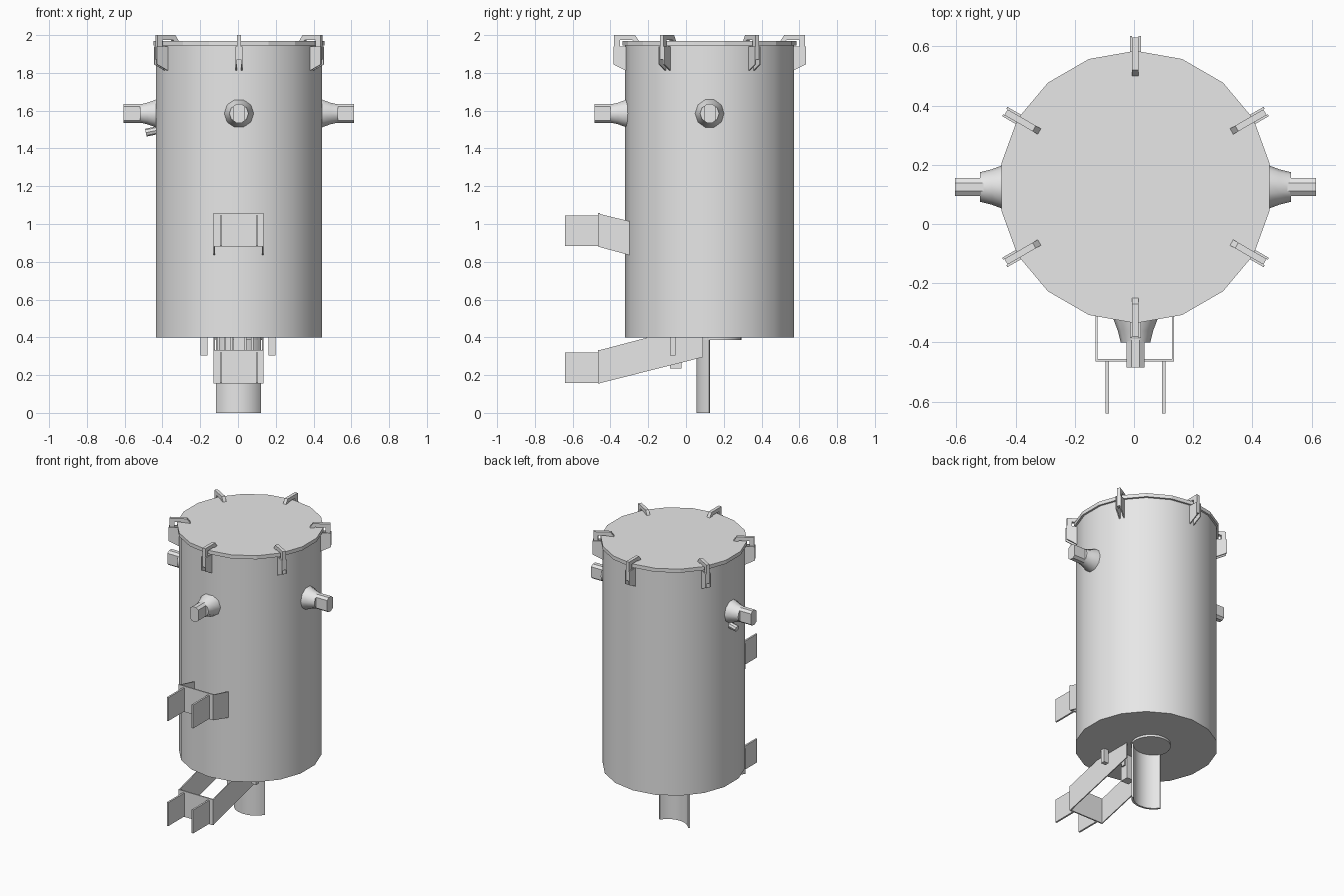
import bpy, bmesh, math
from mathutils import Matrix

cube = bpy.data.objects.get("Cube")
if cube:
    bpy.data.objects.remove(cube, do_unlink=True)

GREY = 0.8
mat = bpy.data.materials.new("steel grey")
mat.use_nodes = True
mat.diffuse_color = (GREY, GREY, GREY, 1)
mat.node_tree.nodes["Principled BSDF"].inputs["Base Color"].default_value = (GREY, GREY, GREY, 1)

CX, CY = 0.005, 0.125
AXIS = Matrix.Translation((CX, CY, 0))
# local x, y, z -> world y, z, x
SIDE = Matrix(((0, 0, 1, 0), (1, 0, 0, 0), (0, 1, 0, 0), (0, 0, 0, 1)))


def finish(name, bm, matrix, smooth=False):
    bm.transform(matrix)
    bmesh.ops.recalc_face_normals(bm, faces=bm.faces[:])
    mesh = bpy.data.meshes.new(name)
    bm.to_mesh(mesh)
    bm.free()
    mesh.materials.append(mat)
    ob = bpy.data.objects.new(name, mesh)
    bpy.context.collection.objects.link(ob)
    if smooth:
        bpy.ops.object.select_all(action='DESELECT')
        ob.select_set(True)
        bpy.context.view_layer.objects.active = ob
        bpy.ops.object.shade_smooth_by_angle(angle=math.radians(35))
    return ob


def prism(name, pts, start, end, matrix=Matrix(), smooth=False):
    """Extrude a 2D outline along local z."""
    bm = bmesh.new()
    lo = [bm.verts.new((u, v, start)) for u, v in pts]
    hi = [bm.verts.new((u, v, end)) for u, v in pts]
    bm.faces.new(lo)
    bm.faces.new(hi)
    for i in range(len(pts)):
        j = (i + 1) % len(pts)
        bm.faces.new((lo[i], lo[j], hi[j], hi[i]))
    return finish(name, bm, matrix, smooth)


def lathe(name, profile, sides, matrix, smooth=True):
    """Revolve (radius, height) points about local z and cap the ends."""
    bm = bmesh.new()
    rings = []
    for r, z in profile:
        angles = [math.tau * i / sides for i in range(sides)]
        rings.append([bm.verts.new((-r * math.sin(a), r * math.cos(a), z)) for a in angles])
    for a, b in zip(rings, rings[1:]):
        for i in range(sides):
            j = (i + 1) % sides
            bm.faces.new((a[i], a[j], b[j], b[i]))
    bm.faces.new(rings[0])
    bm.faces.new(rings[-1])
    return finish(name, bm, matrix, smooth)


def box(name, x0, x1, y0, y1, z0, z1):
    return prism(name, [(x0, y0), (x1, y0), (x1, y1), (x0, y1)], z0, z1)


# Drum and lid
lathe("drum_body", [(0.447, 0.4), (0.447, 1.95)], 18, AXIS)
lathe("drum_lid", [(0.46, 1.945), (0.46, 1.97)], 18, AXIS, smooth=False)

# Six lid clamps: a hooked arm between two ears
hook = [(0.375, 1.97), (0.395, 2.0), (0.505, 2.0), (0.505, 1.87),
        (0.475, 1.87), (0.475, 1.975), (0.41, 1.975), (0.405, 1.97)]
ear = [(0.43, 1.94), (0.51, 1.94), (0.51, 1.845), (0.44, 1.81), (0.43, 1.81)]
for k in range(6):
    place = AXIS @ Matrix.Rotation(math.tau * k / 6, 4, 'Z') @ SIDE
    prism(f"clamp_arm_{k + 1}", hook, -0.011, 0.011, place)
    for s, label in ((1, "a"), (-1, "b")):
        prism(f"clamp_ear_{k + 1}{label}", ear, s * 0.011, s * 0.018, place)

# Three trunnions: flared neck and flat-sided stub
stub = []
for i in range(12):
    a = math.tau * (i + 0.5) / 12
    stub.append((0.052 * math.cos(a), max(-0.031, min(0.031, 0.052 * math.sin(a)))))
for label, deg in (("front", -90), ("left", 0), ("right", 180)):
    place = (Matrix.Translation((CX, CY, 1.585)) @ Matrix.Rotation(math.radians(deg), 4, 'Z')
             @ Matrix.Rotation(math.pi / 2, 4, 'Y'))
    lathe(f"{label}_trunnion_neck", [(0.08, 0.42), (0.077, 0.44), (0.06, 0.485), (0.05, 0.525)], 10, place)
    prism(f"{label}_trunnion_stub", stub, 0.5, 0.61, place)

# Small drain spout beneath the right trunnion
lathe("drain_spout", [(0.021, 0), (0.021, 0.08)], 8,
      Matrix.Translation((-0.41, 0.14, 1.50)) @ Matrix.Rotation(math.radians(-102), 4, 'Y'))


# Mounting brackets: two arms, a cross plate and two prongs
def bracket(label, arm, z0, z1):
    prism(f"{label}_bracket_left_arm", arm, 0.128, 0.135, SIDE)
    prism(f"{label}_bracket_right_arm", arm, -0.13, -0.123, SIDE)
    box(f"{label}_bracket_plate", -0.13, 0.135, -0.465, -0.456, z0, z1)
    for side, x in (("left", 0.1), ("right", -0.09)):
        box(f"{label}_bracket_{side}_prong", x - 0.006, x + 0.006, -0.64, -0.46, z0 + 0.003, z1 - 0.012)


bracket("upper", [(-0.465, 0.88), (-0.28, 0.83), (-0.28, 1.01), (-0.465, 1.055)], 0.88, 1.057)
bracket("lower", [(-0.465, 0.155), (0.09, 0.295), (0.09, 0.4), (-0.2, 0.4), (-0.465, 0.33)], 0.155, 0.332)

# Outlet disc and curved chute below the drum
lathe("outlet_disc", [(0.125, 0.385), (0.125, 0.405)], 24, Matrix.Translation((CX, 0.17, 0)))
arc = [math.radians(-58 + 116 * i / 12) for i in range(13)]
curve = [(0.14 * math.sin(a), -0.14 * math.cos(a)) for a in arc]
curve += [(0.126 * math.sin(a), -0.126 * math.cos(a)) for a in reversed(arc)]
prism("discharge_chute", curve, 0, 0.4, Matrix.Translation((0.003, 0.195, 0)), smooth=True)

# Hanging tabs and ribbed latch between the lower arms
for side, x in (("left", 0.18), ("right", -0.18)):
    box(f"{side}_hanging_tab", x - 0.018, x + 0.018, -0.085, -0.055, 0.305, 0.41)
box("latch_block", -0.025, 0.035, -0.085, -0.025, 0.235, 0.41)
for i in range(7):
    x = -0.105 + i * 0.036
    box(f"latch_rib_{i + 1}", x - 0.006, x + 0.006, -0.07, -0.04, 0.33, 0.41)
